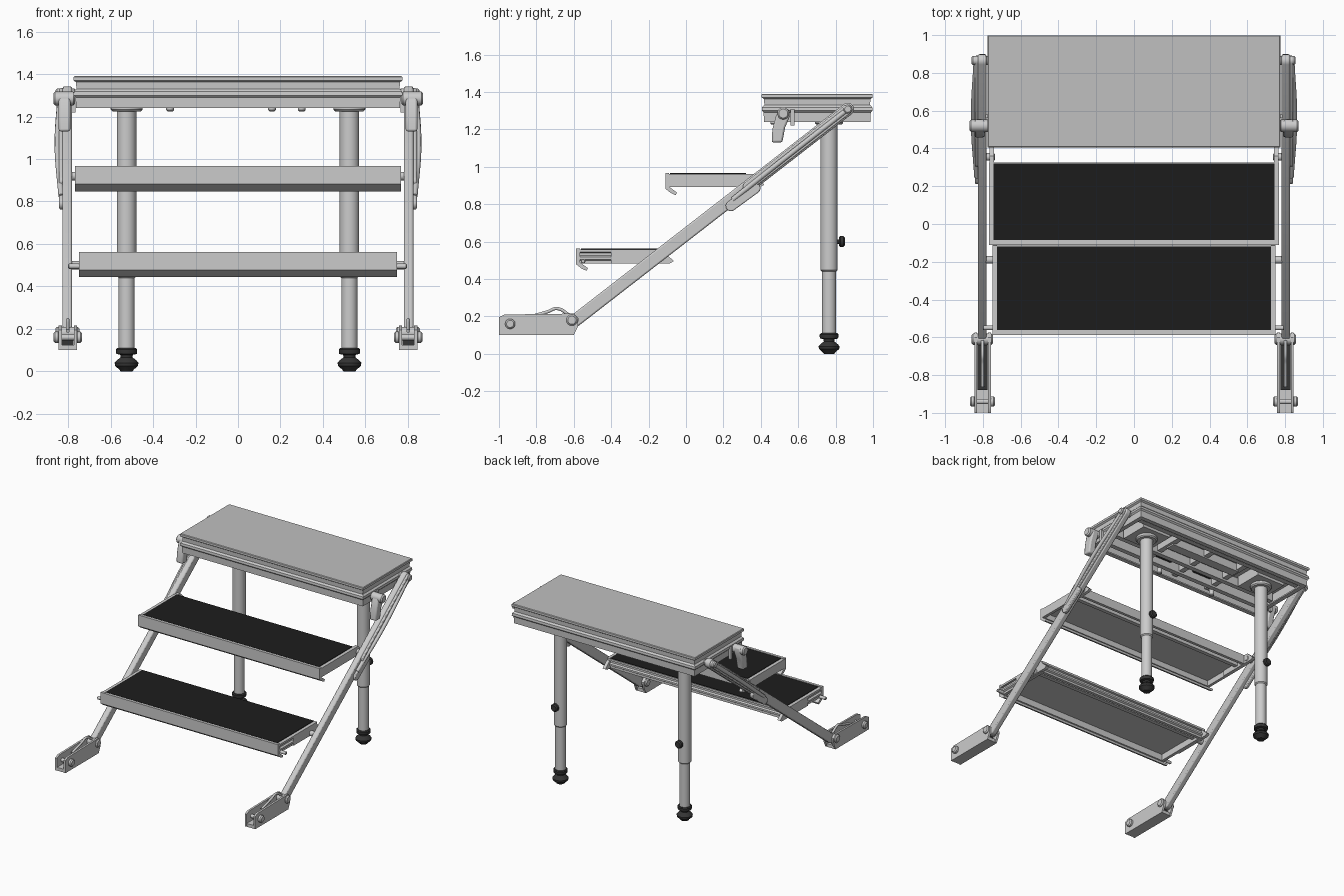
import bpy, bmesh, math
from mathutils import Vector

if "Cube" in bpy.data.objects:
    bpy.data.objects.remove(bpy.data.objects["Cube"], do_unlink=True)


def material(name, c):
    m = bpy.data.materials.new(name)
    m.use_nodes = True
    m.diffuse_color = (c, c, c, 1)
    m.node_tree.nodes["Principled BSDF"].inputs["Base Color"].default_value = (c, c, c, 1)
    return m


METAL = material("brushed_metal", 0.6)
DECK = material("deck_grey", 0.53)
MAT = material("black_tread", 0.012)
RUBBER = material("dark_rubber", 0.035)


def finish(name, bm, mat, bevel=0.0):
    bmesh.ops.recalc_face_normals(bm, faces=bm.faces)
    me = bpy.data.meshes.new(name)
    bm.to_mesh(me)
    bm.free()
    me.materials.append(mat)
    ob = bpy.data.objects.new(name, me)
    bpy.context.collection.objects.link(ob)
    bpy.ops.object.select_all(action="DESELECT")
    ob.select_set(True)
    bpy.context.view_layer.objects.active = ob
    bpy.ops.object.shade_smooth_by_angle(angle=math.radians(35))
    if bevel:
        b = ob.modifiers.new("soft_edges", "BEVEL")
        b.width, b.segments = bevel, 2
    return ob


def extrude(name, pts, x0, x1, mat=METAL, bevel=0.0):
    """Extrude a (y, z) outline along x."""
    bm = bmesh.new()
    rows = [[bm.verts.new((x, y, z)) for y, z in pts] for x in (x0, x1)]
    n = len(pts)
    for i in range(n):
        j = (i + 1) % n
        bm.faces.new((rows[0][i], rows[0][j], rows[1][j], rows[1][i]))
    bm.faces.new(rows[0])
    bm.faces.new(rows[1])
    return finish(name, bm, mat, bevel)


def box(name, x, y, z, mat=METAL, bevel=0.0):
    return extrude(name, [(y[0], z[0]), (y[1], z[0]), (y[1], z[1]), (y[0], z[1])], x[0], x[1], mat, bevel)


def tray(name, hx, y0, y1, profile):
    """Hollow-bottomed tray: an (inset, z) profile carried round a rectangle."""
    bm = bmesh.new()
    rings = []
    for d, z in profile:
        a, b, c = hx - d, y0 + d, y1 - d
        rings.append([bm.verts.new(p) for p in ((-a, b, z), (a, b, z), (a, c, z), (-a, c, z))])
    for r, s in zip(rings, rings[1:]):
        for i in range(4):
            j = (i + 1) % 4
            bm.faces.new((r[i], r[j], s[j], s[i]))
    bm.faces.new(rings[0])
    bm.faces.new(rings[-1])
    return finish(name, bm, METAL)


def capsule(a, b, r, n=8):
    """Round-ended bar outline between two (y, z) points."""
    t = math.atan2(b[1] - a[1], b[0] - a[0])
    out = []
    for c, start in ((b, t - math.pi / 2), (a, t + math.pi / 2)):
        out += [(c[0] + r * math.cos(start + math.pi * i / n),
                 c[1] + r * math.sin(start + math.pi * i / n)) for i in range(n + 1)]
    return out


def lathe(name, profile, origin, axis="Z", mat=METAL, n=28):
    """Revolve (radius, distance) steps about an axis."""
    bm = bmesh.new()
    rings = []
    for r, h in profile:
        ring = []
        for i in range(n):
            a = math.tau * i / n
            u, v = r * math.cos(a), r * math.sin(a)
            p = {"Z": (u, v, h), "X": (h, u, v), "Y": (u, h, v)}[axis]
            ring.append(bm.verts.new(Vector(origin) + Vector(p)))
        rings.append(ring)
    for r, s in zip(rings, rings[1:]):
        for i in range(n):
            j = (i + 1) % n
            bm.faces.new((r[i], r[j], s[j], s[i]))
    bm.faces.new(rings[0])
    bm.faces.new(rings[-1])
    return finish(name, bm, mat)


def rod(name, origin, axis, r, h0, h1, mat=METAL):
    e = min(r * 0.3, 0.008)
    return lathe(name, [(r - e, h0), (r, h0 + e), (r, h1 - e), (r - e, h1)], origin, axis, mat)


def tube(name, pts, r, mat=METAL):
    cu = bpy.data.curves.new(name, "CURVE")
    cu.dimensions = "3D"
    cu.bevel_depth, cu.bevel_resolution, cu.use_fill_caps = r, 3, True
    sp = cu.splines.new("BEZIER")
    sp.bezier_points.add(len(pts) - 1)
    for bp, p in zip(sp.bezier_points, pts):
        bp.co = p
        bp.handle_left_type = bp.handle_right_type = "AUTO"
    cu.materials.append(mat)
    ob = bpy.data.objects.new(name, cu)
    bpy.context.collection.objects.link(ob)


# Top platform: grooved rim, open underneath, grey deck on the upward face
platform = tray("platform", 0.775, 0.405, 0.998, [
    (0.004, 1.39), (0, 1.386), (0, 1.37), (0.012, 1.362), (0.014, 1.33), (0.002, 1.318),
    (0, 1.30), (0.01, 1.29), (0.012, 1.24), (0.045, 1.24), (0.045, 1.25), (0.024, 1.255), (0.024, 1.33)])
platform.data.materials.append(DECK)
for f in platform.data.polygons:
    if f.normal.z > 0.9 and f.center.z > 1.385:
        f.material_index = 1

# Frame under the platform
for y in (0.50, 0.62, 0.90):
    box("underframe_rail", (-0.74, 0.74), (y - 0.018, y + 0.018), (1.265, 1.33))
box("underframe_slide", (-0.3, 0.3), (0.72, 0.79), (1.27, 1.33))
for x in (-0.3, 0, 0.3):
    box("underframe_strut", (x - 0.02, x + 0.02), (0.44, 0.96), (1.28, 1.33))
for x in (-0.32, 0.16, 0.3):
    rod("underframe_bolt", (x, 0.47, 0), "Z", 0.018, 1.225, 1.30)

# Treads: tray, curled front lip and dark mat
middle = [(0, 0.962), (0, 0.893), (0.022, 0.893), (0.022, 0.935)]
lower = [(0, 0.558), (0, 0.543), (0.012, 0.538), (0.012, 0.525), (0, 0.518), (0, 0.505),
         (0.012, 0.498), (0.012, 0.482), (0.035, 0.482), (0.035, 0.53)]
for label, hx, y0, y1, top, prof in (("middle", 0.768, -0.105, 0.325, 0.967, middle),
                                     ("lower", 0.75, -0.582, -0.115, 0.563, lower)):
    tray(label + "_step", hx, y0, y1, prof)
    f = y0 - 0.005
    extrude(label + "_step_lip", [
        (f, top), (f + 0.02, top), (f + 0.02, top - 0.075), (f + 0.035, top - 0.085),
        (f + 0.062, top - 0.105), (f + 0.055, top - 0.119), (f + 0.03, top - 0.108), (f, top - 0.085)], -hx, hx)
    box(label + "_step_mat", (-hx + 0.025, hx - 0.025), (y0 + 0.02, y1 - 0.005), (top - 0.008, top - 0.001), MAT)
    box(label + "_step_back_rib", (-hx + 0.03, hx - 0.03), (y1 - 0.1, y1 - 0.07), (top - 0.06, top - 0.03))

for s in (-1, 1):
    # Arms carrying each tread, with pivots into the stringer
    for label, x, y0, y1, z0, z1 in (("middle", 0.752, 0.1, 0.42, 0.893, 0.96),
                                     ("lower", 0.738, -0.4, -0.065, 0.484, 0.55)):
        extrude(label + "_step_arm", [(y0, z0), (y1 - 0.02, z0), (y1, z0 + 0.012), (y1 - 0.06, z1), (y0, z1)],
                s * (x - 0.012), s * (x + 0.012))
    for y, z in ((0.355, 0.92), (-0.19, 0.50)):
        rod("step_pivot", (s * 0.775, y, z), "X", 0.02, -0.04, 0.04)
    rod("front_step_pin", (s * 0.77, -0.55, 0.495), "X", 0.012, -0.03, 0.025)

    # Sloping stringer with its bracket and bowed outer cover
    extrude("stringer", capsule((-0.59, 0.18), (0.865, 1.308), 0.034), s * 0.782, s * 0.826, METAL, 0.008)
    extrude("stringer_bracket", capsule((0.24, 0.79), (0.37, 0.885), 0.028), s * 0.815, s * 0.842, METAL, 0.006)
    extrude("stringer_cover", capsule((0.33, 0.894), (0.865, 1.308), 0.026), s * 0.82, s * 0.842, METAL, 0.006)
    tube("stringer_bow", [(s * 0.832, 0.25, 0.825), (s * 0.85, 0.55, 1.063), (s * 0.836, 0.86, 1.304)], 0.014)
    rod("top_pivot", (s * 0.81, 0.865, 1.308), "X", 0.024, -0.05, 0.045)

    # Locking lever beside the platform
    extrude("lock_lever", [(0.55, 1.31), (0.555, 1.27), (0.53, 1.21), (0.515, 1.13), (0.458, 1.13),
                           (0.462, 1.2), (0.48, 1.27), (0.5, 1.31)], s * 0.79, s * 0.845, METAL, 0.01)
    rod("lever_pivot", (s * 0.82, 0.52, 1.285), "X", 0.032, -0.05, 0.052)
    box("lever_stop", (s * 0.765, s * 0.785), (0.56, 0.58), (1.22, 1.31))

    # Ground shoe: open channel, bolts, pad and latch
    shoe = [(-1, 0.10), (-0.6, 0.10), (-0.578, 0.145), (-0.575, 0.19), (-0.6, 0.215), (-0.97, 0.21), (-1, 0.195)]
    for x in (0.758, 0.83):
        extrude("shoe_wall", shoe, s * x, s * (x + 0.015))
    box("shoe_floor", (s * 0.76, s * 0.843), (-0.998, -0.6), (0.10, 0.125))
    box("shoe_pad", (s * 0.776, s * 0.828), (-0.88, -0.62), (0.125, 0.165), RUBBER)
    rod("shoe_axle", (s * 0.802, -0.94, 0.16), "X", 0.014, -0.065, 0.065)
    for x in (-0.052, 0.052):
        rod("shoe_bolt", (s * 0.802 + x, -0.94, 0.16), "X", 0.027, -0.015, 0.015)
    rod("shoe_hinge", (s * 0.802, -0.61, 0.18), "X", 0.03, -0.058, 0.055)
    tube("shoe_latch", [(s * 0.802, -0.86, 0.19), (s * 0.802, -0.74, 0.225),
                        (s * 0.802, -0.69, 0.242), (s * 0.802, -0.62, 0.205)], 0.009)

    # Telescopic rear leg, mounting flange, adjuster knob and rubber foot
    lx, ly = s * 0.525, 0.765
    box("leg_mount", (lx - 0.12, lx + 0.12), (ly - 0.11, ly + 0.11), (1.25, 1.33))
    rod("leg_flange", (lx, ly, 0), "Z", 0.075, 1.225, 1.26)
    rod("leg_outer_tube", (lx, ly, 0), "Z", 0.046, 0.44, 1.26)
    rod("leg_inner_tube", (lx, ly, 0), "Z", 0.038, 0.09, 0.46)
    rod("knob_stem", (lx, ly, 0.6), "Y", 0.012, 0.03, 0.07, RUBBER)
    rod("knob", (lx, ly, 0.6), "Y", 0.029, 0.052, 0.085, RUBBER)
    lathe("leg_foot", [(0.028, 0), (0.034, 0.008), (0.054, 0.026), (0.056, 0.04), (0.048, 0.05), (0.028, 0.066),
                       (0.03, 0.078), (0.048, 0.082), (0.05, 0.09), (0.05, 0.104), (0.044, 0.11)],
          (lx, ly, 0), "Z", RUBBER)
    box("underside_pad", (s * 0.1, s * 0.26), (0.52, 0.6), (1.315, 1.335), RUBBER)
